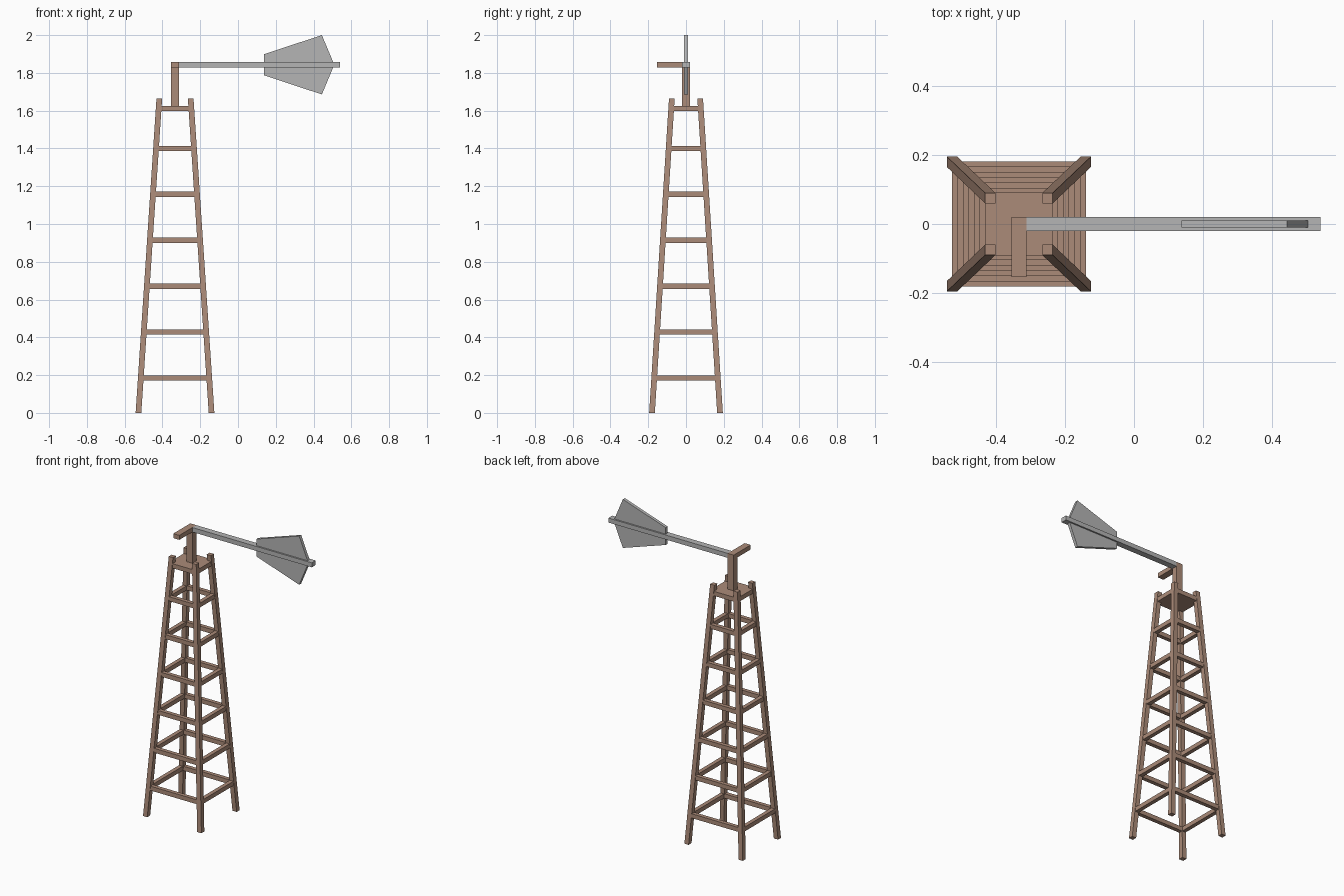
import bpy

if "Cube" in bpy.data.objects:
    bpy.data.objects.remove(bpy.data.objects["Cube"])

CX = -0.3335           # tower axis
LEG = 0.03             # leg and rung thickness
H = 1.665              # leg height
BASE, TOP = (0.2085, 0.195), (0.098, 0.09)   # outer half sizes


def material(name, rgb):
    m = bpy.data.materials.new(name)
    m.diffuse_color = (*rgb, 1)
    m.use_nodes = True
    m.node_tree.nodes["Principled BSDF"].inputs["Base Color"].default_value = m.diffuse_color
    return m


wood = material("brown wood", (0.41, 0.26, 0.19))
metal = material("grey metal", (0.46, 0.46, 0.46))


def prism(name, a, b, mat):
    """Solid between two matching closed outlines."""
    n = len(a)
    faces = [tuple(range(n))[::-1], tuple(range(n, 2 * n))]
    faces += [(i, (i + 1) % n, (i + 1) % n + n, i + n) for i in range(n)]
    me = bpy.data.meshes.new(name)
    me.from_pydata(a + b, [], faces)
    me.materials.append(mat)
    ob = bpy.data.objects.new(name, me)
    bpy.context.collection.objects.link(ob)
    # consistent outward normals
    import bmesh
    bm = bmesh.new()
    bm.from_mesh(me)
    bmesh.ops.recalc_face_normals(bm, faces=bm.faces)
    bm.to_mesh(me)
    bm.free()
    return ob


def rect(x0, x1, y0, y1, z):
    return [(x0, y0, z), (x1, y0, z), (x1, y1, z), (x0, y1, z)]


def box(name, x, y, z, mat):
    return prism(name, rect(*x, *y, z[0]), rect(*x, *y, z[1]), mat)


def half(z):
    """Outer half sizes of the tower at height z."""
    return [b + (t - b) * z / H for b, t in zip(BASE, TOP)]


# Four tapering legs
for sx in (-1, 1):
    for sy in (-1, 1):
        ends = []
        for z in (0, H):
            hx, hy = half(z)
            ends.append(rect(CX + sx * hx, CX + sx * (hx - LEG),
                             sy * hy, sy * (hy - LEG), z))
        prism("leg", *ends, wood)

# Six rings of rungs, set just inside the outer leg faces
for i in range(6):
    zc = 0.185 + i * 0.243
    hx, hy = half(zc)
    z = (zc - 0.014, zc + 0.014)
    ox, oy = hx - 0.002, hy - 0.002
    for s in (-1, 1):
        box("rung_along_x", (CX - hx + 0.012, CX + hx - 0.012),
            sorted((s * oy, s * (oy - 0.026))), z, wood)
        box("rung_along_y", sorted((CX + s * ox, CX + s * (ox - 0.026))),
            (-hy + 0.012, hy - 0.012), z, wood)

# Platform, post and front shaft
box("platform", (CX - 0.098, CX + 0.098), (-0.091, 0.091), (1.597, 1.626), wood)
box("post", (CX - 0.0215, CX + 0.0215), (-0.02, 0.02), (1.62, 1.857), wood)
box("front_shaft", (CX - 0.0215, CX + 0.0215), (-0.153, -0.02), (1.828, 1.857), wood)

# Tail arm and vane
box("tail_arm", (CX + 0.0215, 0.541), (-0.02, 0.02), (1.828, 1.857), metal)
outline = [(0.138, 1.787), (0.444, 1.686), (0.51, 1.843), (0.444, 2.0), (0.138, 1.899)]
prism("tail_vane", [(x, -0.01, z) for x, z in outline],
      [(x, 0.01, z) for x, z in outline], metal)
